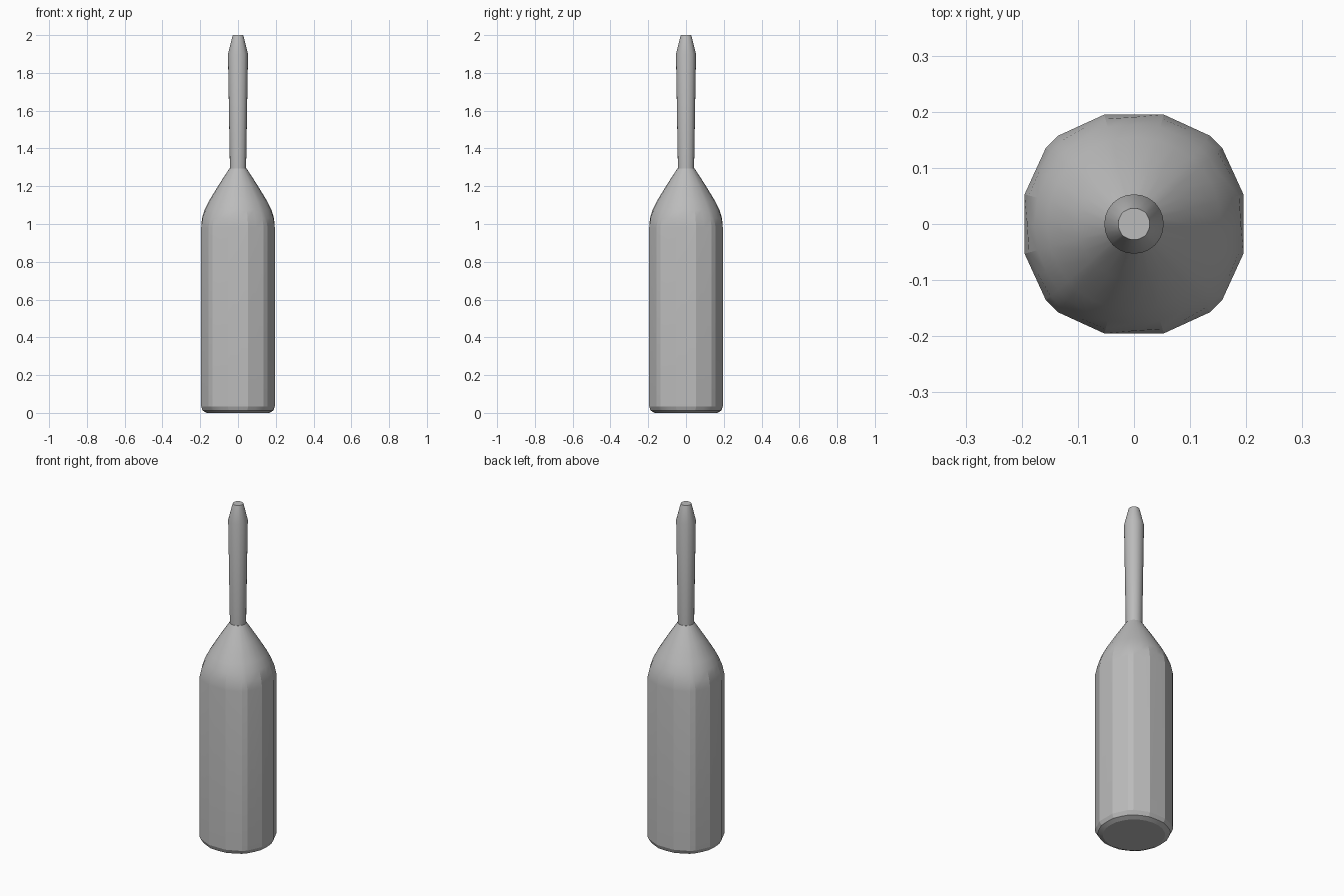
import bpy
import bmesh
from math import radians
from mathutils import Matrix, Vector

cube = bpy.data.objects.get("Cube")
if cube:
    bpy.data.objects.remove(cube, do_unlink=True)

grey = bpy.data.materials.new("plain grey")
grey.use_nodes = True
grey.diffuse_color = (0.5, 0.5, 0.5, 1)
grey.node_tree.nodes["Principled BSDF"].inputs["Base Color"].default_value = (0.5, 0.5, 0.5, 1)

# Faceted outline: one quadrant of corners, turned four times, each side split in two
quadrant = [(0.195, -0.053), (0.195, 0.053), (0.157, 0.136), (0.136, 0.157)]
corners = [Matrix.Rotation(radians(90 * q), 2) @ Vector(p)
           for q in range(4) for p in quadrant]
outline = []
for i, p in enumerate(corners):
    outline += [p, (p + corners[(i + 1) % len(corners)]) / 2]


def lathe(name, profile, smooth_angle):
    """Stack rings of (radius, height, roundness) and cap both ends."""
    bm = bmesh.new()
    rings = []
    for radius, z, roundness in profile:
        ring = []
        for p in outline:
            xy = (p / 0.2).lerp(p.normalized(), roundness) * radius
            ring.append(bm.verts.new((xy.x, xy.y, z)))
        rings.append(ring)
    n = len(outline)
    for low, high in zip(rings, rings[1:]):
        for i in range(n):
            j = (i + 1) % n
            bm.faces.new((low[i], low[j], high[j], high[i]))
    bm.faces.new(rings[0][::-1])
    bm.faces.new(rings[-1])
    mesh = bpy.data.meshes.new(name)
    bm.to_mesh(mesh)
    bm.free()
    mesh.materials.append(grey)
    obj = bpy.data.objects.new(name, mesh)
    bpy.context.collection.objects.link(obj)
    bpy.ops.object.select_all(action="DESELECT")
    obj.select_set(True)
    bpy.context.view_layer.objects.active = obj
    bpy.ops.object.shade_smooth_by_angle(angle=radians(smooth_angle))
    return obj


# Body with a bevelled base and a rounded, tapering shoulder
lathe("bottle_body", [
    (0.165, 0.0, 0.9), (0.19, 0.012, 0.5), (0.2, 0.035, 0),
    (0.2, 0.98, 0), (0.193, 1.03, 0.5), (0.178, 1.075, 0.9),
    (0.155, 1.12, 1), (0.1, 1.21, 1), (0.045, 1.295, 1)], 16)

# Slim neck that widens slightly upward, then tapers to the tip
lathe("bottle_neck", [
    (0.043, 1.28, 0.6), (0.053, 1.9, 1), (0.031, 1.99, 0.5),
    (0.028, 2.0, 0.3)], 16)
